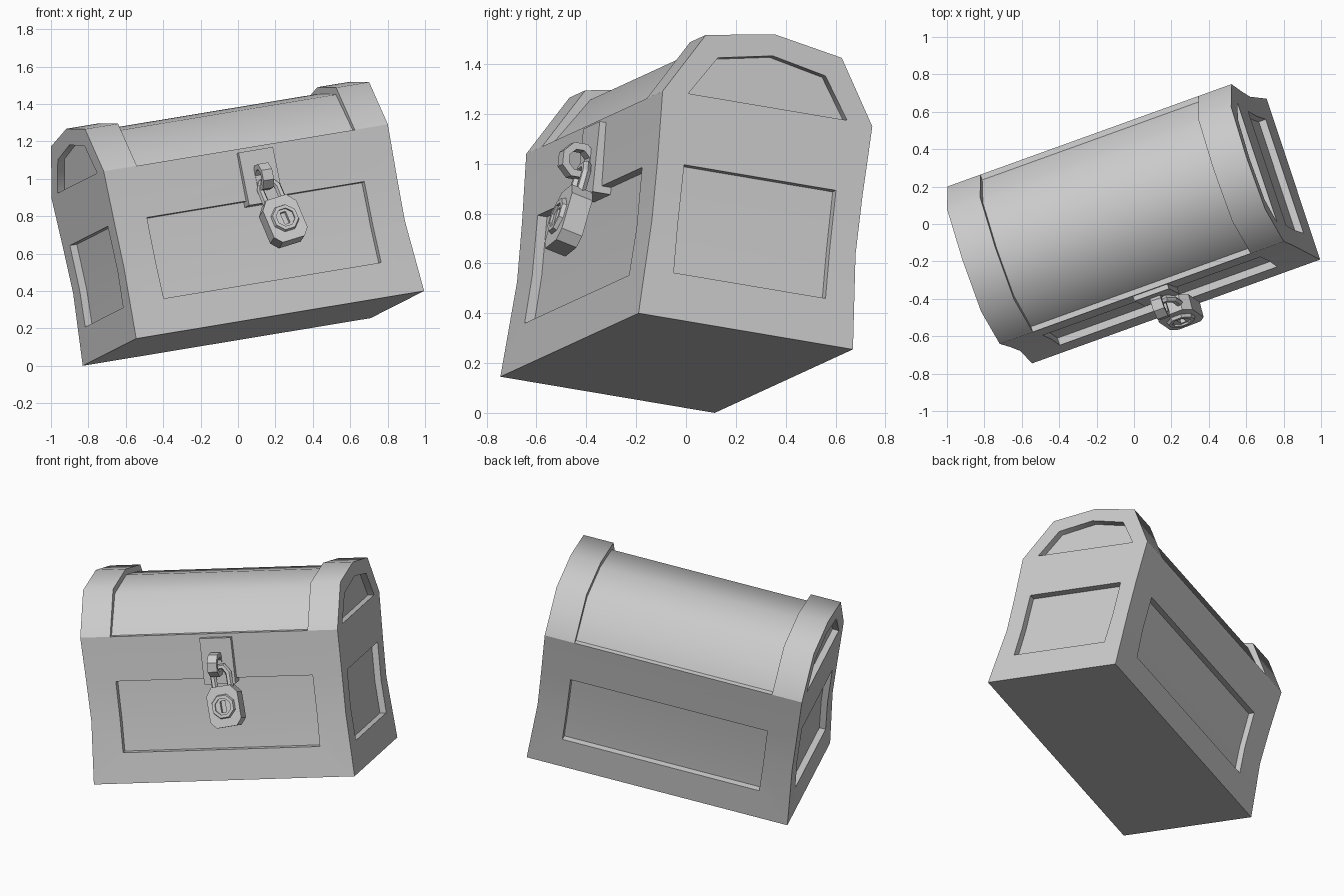
import bpy, bmesh
from math import radians, cos, sin, pi
from mathutils import Matrix, Vector, Euler

if "Cube" in bpy.data.objects:
    bpy.data.objects.remove(bpy.data.objects["Cube"])

# Whole chest is modelled upright, then tilted by POSE
ux = Vector((0.9296, 0.335, 0.1539)).normalized()
uy = Vector((-0.3106, 0.9373, -0.158))
uy = (uy - ux * uy.dot(ux)).normalized()
uz = ux.cross(uy)
POSE = Matrix.Translation((0.0825, -0.0375, 0.2)) @ Matrix((ux, uy, uz)).transposed().to_4x4()


def turn(deg):
    return Matrix.Rotation(radians(deg), 4, 'Z')


def add_mesh(name, bm, local=Matrix()):
    bmesh.ops.recalc_face_normals(bm, faces=bm.faces)
    me = bpy.data.meshes.new(name)
    bm.to_mesh(me)
    bm.free()
    ob = bpy.data.objects.new(name, me)
    bpy.context.collection.objects.link(ob)
    ob.matrix_world = POSE @ local
    return ob


def loft(name, rings, local=Matrix()):
    """Skin between matching closed rings and cap both ends."""
    bm = bmesh.new()
    rows = [[bm.verts.new(p) for p in r] for r in rings]
    n = len(rows[0])
    for a, b in zip(rows, rows[1:]):
        for i in range(n):
            j = (i + 1) % n
            bm.faces.new((a[i], a[j], b[j], b[i]))
    bm.faces.new(rows[0])
    bm.faces.new(rows[-1])
    return add_mesh(name, bm, local)


def prism(name, profile, x0, x1, local=Matrix()):
    """Extrude a (y, z) profile along x."""
    return loft(name, [[(x, y, z) for y, z in profile] for x in (x0, x1)], local)


def cut(ob, cutter):
    bpy.context.view_layer.update()
    mod = ob.modifiers.new("cut", 'BOOLEAN')
    mod.object = cutter
    mod.solver = 'EXACT'
    bpy.context.view_layer.objects.active = ob
    bpy.ops.object.modifier_apply(modifier=mod.name)
    bpy.data.objects.remove(cutter)


def smooth(ob, angle=55):
    bpy.ops.object.select_all(action='DESELECT')
    ob.select_set(True)
    bpy.context.view_layer.objects.active = ob
    bpy.ops.object.shade_smooth_by_angle(angle=radians(angle))


def mirror_profile(half):
    """Mirror points given from the y<0 rim up to the apex."""
    return half + [(-y, z) for y, z in reversed(half) if y != 0]


# Body with a slight waist: (height, half length, half depth)
ROWS = [(0, .828, .459), (.39, .808, .436), (.635, .812, .439), (.917, .817, .449)]
body = loft("chest_body", [[(-x, -y, z), (x, -y, z), (x, y, z), (-x, y, z)] for z, x, y in ROWS])

# Recessed panels on all four sides, floors following the waist
for k in range(4):
    col, half = (2, .625) if k % 2 == 0 else (1, .325)
    h0, h1, h2 = (ROWS[i][col] for i in range(3))
    low = h0 + (h1 - h0) * .19 / .39
    floor = [(-(h - .04), z) for h, z in ((low, .19), (h1, .39), (h2, .635))]
    cut(body, prism("panel_cutter", floor + [(-1, .635), (-1, .19)], -half, half, turn(90 * k)))
smooth(body)

# Lid core and the two raised end bands with their recessed end panels
core = mirror_profile([(-.42, .915), (-.265, 1.14), (0, 1.187)])
smooth(prism("lid_core", core, -.64, .64))
band = mirror_profile([(-.449, .917), (-.291, 1.174), (0, 1.223)])
end_panel = mirror_profile([(-.34, .925), (-.23, 1.09), (0, 1.135)])
for side, deg in (("right", 0), ("left", 180)):
    ob = prism("lid_band_" + side, band, .627, .817, turn(deg))
    cut(ob, prism("end_cutter", end_panel, .777, .95, turn(deg)))
    smooth(ob)

# Hasp plate
prism("hasp_plate", [(-.475, .606), (-.475, .895), (-.39, .895), (-.39, .606)], -.055, .143)


# Octagonal staple ring standing out of the plate
def octagon(r, cy=0, cz=0):
    return [(cy + r * cos(pi / 8 + i * pi / 4), cz + r * sin(pi / 8 + i * pi / 4)) for i in range(8)]


staple = prism("staple", octagon(.075, -.52, .74), .012, .072)
cut(staple, prism("staple_cutter", octagon(.045, -.52, .74), -.1, .2))

# Padlock, hanging at an angle
LOCK = Matrix.Translation((.09, -.545, .485)) @ Euler((-.22, -.13, 0)).to_matrix().to_4x4()
FRONT = LOCK @ turn(90)
outline = mirror_profile([(-.065, -.125), (-.1, -.085), (-.1, .075), (-.06, .125)])
case = prism("padlock_body", outline, -.045, .045, FRONT)

# Keyhole escutcheon with slot
rings = [[(x, y, z) for y, z in octagon(r)] for x, r in ((-.04, .08), (-.062, .072))]
plate = loft("keyhole_plate", rings, FRONT)
cut(plate, prism("ring_cutter", octagon(.052), -.1, -.052, FRONT))
slot = [(-.016, -.034), (.016, -.034), (.016, .034), (-.016, .034)]
for ob in (plate, case):
    cut(ob, prism("slot_cutter", slot, -.1, -.03, FRONT))

# Shackle
cu = bpy.data.curves.new("shackle", 'CURVE')
cu.dimensions = '3D'
cu.bevel_depth = .02
cu.bevel_resolution = 1
arch = [(-.05, .1), (-.05, .2), (-.025, .24), (.025, .24), (.05, .2), (.05, .1)]
sp = cu.splines.new('POLY')
sp.points.add(len(arch) - 1)
for p, (x, z) in zip(sp.points, arch):
    p.co = (x, 0, z, 1)
sp.use_smooth = False
shackle = bpy.data.objects.new("shackle", cu)
bpy.context.collection.objects.link(shackle)
shackle.matrix_world = POSE @ LOCK
